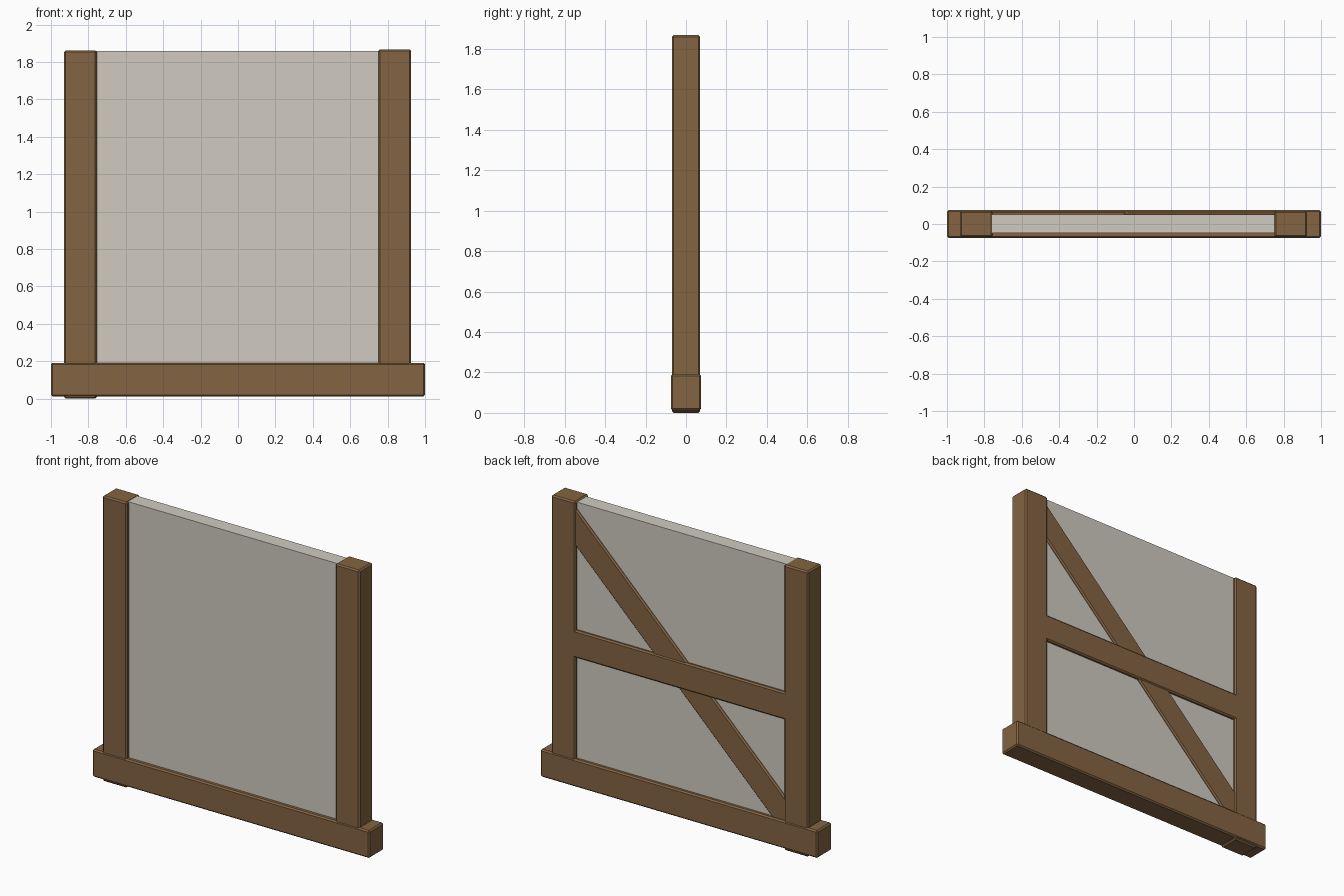
import bpy
from math import radians

if "Cube" in bpy.data.objects:
    bpy.data.objects.remove(bpy.data.objects["Cube"])


def material(name, rgb):
    m = bpy.data.materials.new(name)
    m.diffuse_color = (*rgb, 1)
    m.use_nodes = True
    m.node_tree.nodes["Principled BSDF"].inputs["Base Color"].default_value = m.diffuse_color
    return m


WOOD = material("wood", (0.23, 0.128, 0.054))
PLASTER = material("plaster", (0.63, 0.60, 0.53))


def box(name, x, y, z, mat, bevel=0.0, tilt=0.0):
    """Box from (min, max) ranges, optionally chamfered and tilted in the wall plane."""
    ranges = (x, y, z)
    bpy.ops.mesh.primitive_cube_add(size=1, location=[(a + b) / 2 for a, b in ranges])
    ob = bpy.context.object
    ob.name = name
    ob.scale = [b - a for a, b in ranges]
    bpy.ops.object.transform_apply(location=False, rotation=False, scale=True)
    ob.rotation_euler.y = -radians(tilt)
    ob.data.materials.append(mat)
    if bevel:
        mod = ob.modifiers.new("chamfer", 'BEVEL')
        mod.width = bevel
        mod.segments = 1
    return ob


CHAMFER = 0.009

# Sill beam along the bottom
box("sill_beam", (-1, 1), (-0.075, 0.075), (0.012, 0.192), WOOD, CHAMFER)

# Upright posts; the left one pokes slightly below the sill
box("left_post", (-0.93, -0.755), (-0.07, 0.07), (0, 1.862), WOOD, CHAMFER)
box("right_post", (0.75, 0.925), (-0.07, 0.07), (0.02, 1.868), WOOD, CHAMFER)

# Plaster infill between the posts
box("wall_panel", (-0.765, 0.76), (-0.047, 0.05), (0.15, 1.86), PLASTER)

# Timber framing showing on the back only
box("middle_rail", (-0.80, 0.80), (-0.035, 0.07), (0.852, 1.03), WOOD, CHAMFER)
half = 1.148  # diagonal half length, ends buried in the posts
box("diagonal_brace", (-half, half), (-0.035, 0.063), (0.872, 1.048), WOOD, CHAMFER, tilt=44.4)
